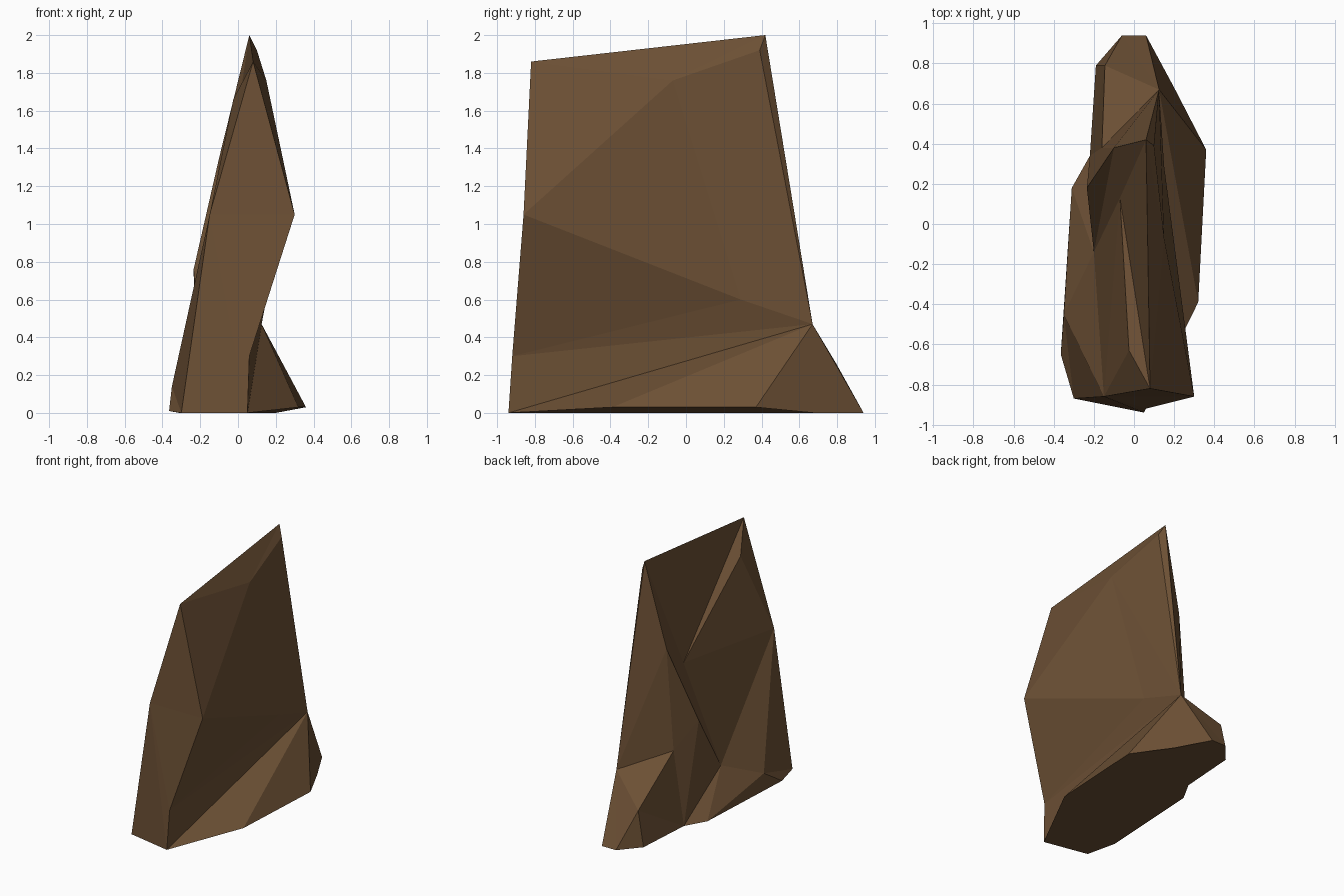
import bpy, bmesh

if "Cube" in bpy.data.objects:
    bpy.data.objects.remove(bpy.data.objects["Cube"])

# Named corners of the faceted rock
corners = {
    # crest and right shoulder
    'A': (.06, .42, 2.0), 'B': (.08, -.82, 1.86), 'I': (.10, .39, 1.92), 'J': (.15, -.07, 1.76),
    # right flank and front
    'C': (.30, -.86, 1.05), 'D': (.125, .67, .47), 'H': (.15, .29, .60), 'G': (.06, -.92, .30),
    'F': (-.15, -.86, 1.05),
    # left flank
    'S': (-.025, -.63, 1.66), 'N': (-.10, .38, 1.35), 'R': (-.07, .13, 1.14), 'P': (-.235, .18, .76),
    'Q': (-.20, -.14, .28), 'T': (-.35, -.45, .14), 'M': (-.16, .38, .58), 'L': (-.145, .79, .27),
    # base outline
    'E': (.05, -.94, 0), 'a': (-.30, -.87, 0), 'b': (-.365, -.65, .01), 'c': (-.31, .18, 0),
    'd': (-.22, .34, 0), 'e': (-.19, .79, 0), 'f': (-.06, .94, 0), 'g': (.06, .94, 0),
    'h': (.20, .68, 0), 'i': (.36, .37, .03), 'j': (.32, -.39, .03),
}

# Facets as triangle fans: hub corner, then the rim around it
fans = [
    ('D', 'IJHGEjihgfLMNAI'),   # back corner
    ('R', 'ABSFQNA'),           # hollow in the left side
    ('F', 'SBCGEaTQ'),          # front edge
    ('J', 'IABCH'),             # right shoulder
    ('C', 'HG'),                # right undercut
    ('Q', 'NPdcT'),             # left foot
    ('P', 'NMd'), ('d', 'MLe'), ('L', 'ef'), ('T', 'abc'),
]

bm = bmesh.new()
v = {name: bm.verts.new(co) for name, co in corners.items()}
for hub, rim in fans:
    for p, q in zip(rim, rim[1:]):
        bm.faces.new((v[hub], v[p], v[q]))
bm.faces.new([v[n] for n in 'Eabcdefghij'])   # underside
bmesh.ops.recalc_face_normals(bm, faces=bm.faces[:])

mesh = bpy.data.meshes.new("rock")
bm.to_mesh(mesh)
bm.free()
rock = bpy.data.objects.new("rock", mesh)
bpy.context.collection.objects.link(rock)

# Brown stone
stone = bpy.data.materials.new("brown_stone")
stone.diffuse_color = (0.15, 0.08, 0.035, 1)
stone.use_nodes = True
stone.node_tree.nodes["Principled BSDF"].inputs["Base Color"].default_value = stone.diffuse_color
mesh.materials.append(stone)
